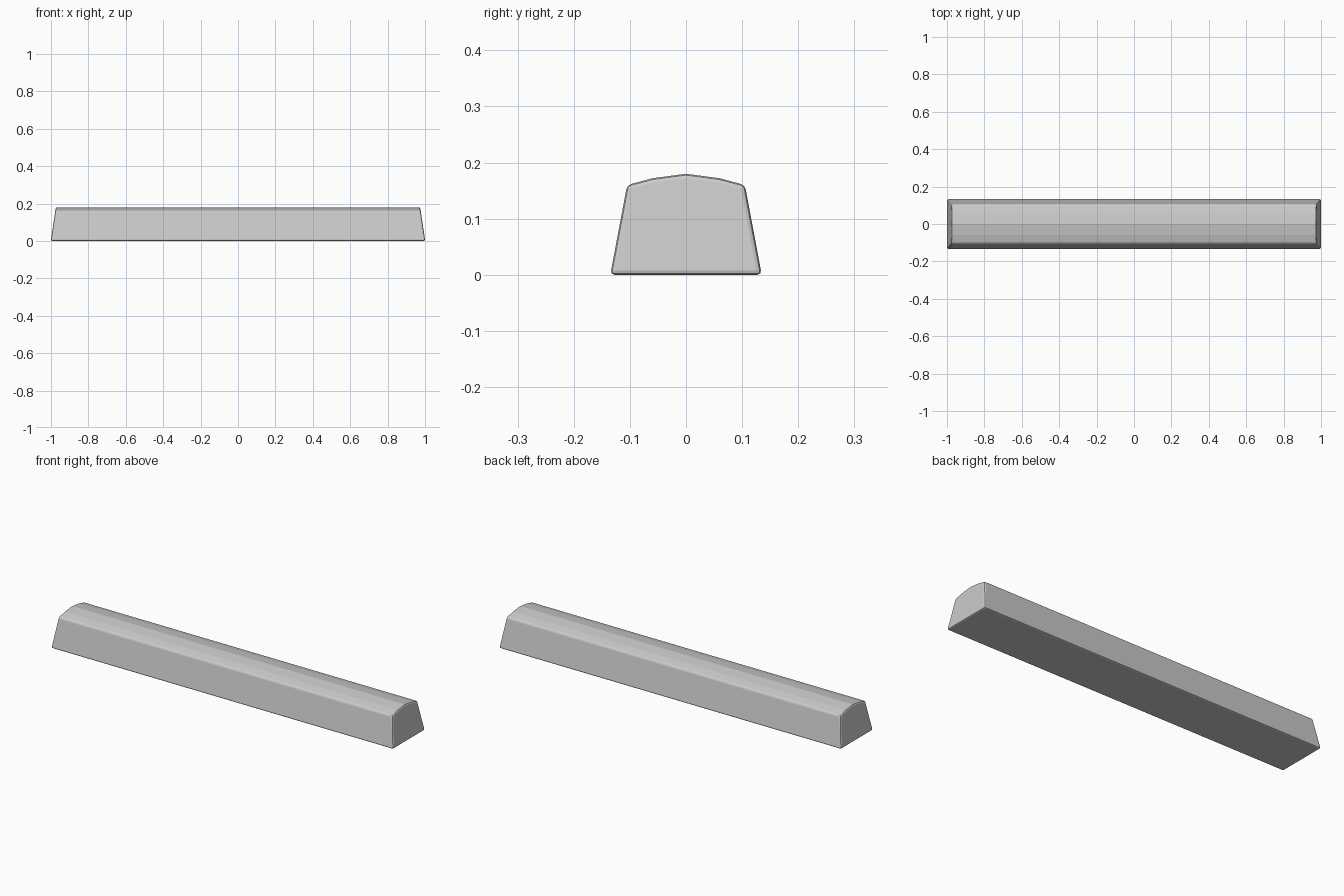
import bpy, bmesh

if "Cube" in bpy.data.objects:
    bpy.data.objects.remove(bpy.data.objects["Cube"])

# Cross-section of the bar (y, z): tapered sides with a shallow faceted crown
half = [(0.135, 0.0), (0.105, 0.16), (0.06, 0.172)]
profile = half + [(0.0, 0.18)] + [(-y, z) for y, z in reversed(half)]


def end_x(z):
    # Ends lean inward towards the top
    return 1.001 - 0.027 * z / 0.18


bm = bmesh.new()
rings = [[bm.verts.new((s * end_x(z), y, z)) for y, z in profile] for s in (-1, 1)]
left, right = rings
n = len(profile)
for i in range(n):
    j = (i + 1) % n
    bm.faces.new((left[i], left[j], right[j], right[i]))
bm.faces.new(left)
bm.faces.new(right)
bmesh.ops.recalc_face_normals(bm, faces=bm.faces)

mesh = bpy.data.meshes.new("tapered_bar")
bm.to_mesh(mesh)
bm.free()
bar = bpy.data.objects.new("tapered_bar", mesh)
bpy.context.collection.objects.link(bar)

# Small softened edges, leaving the crown facets unbevelled
bevel = bar.modifiers.new("edge_bevel", 'BEVEL')
bevel.width = 0.008
bevel.segments = 2
bevel.limit_method = 'ANGLE'
bevel.angle_limit = 0.6
